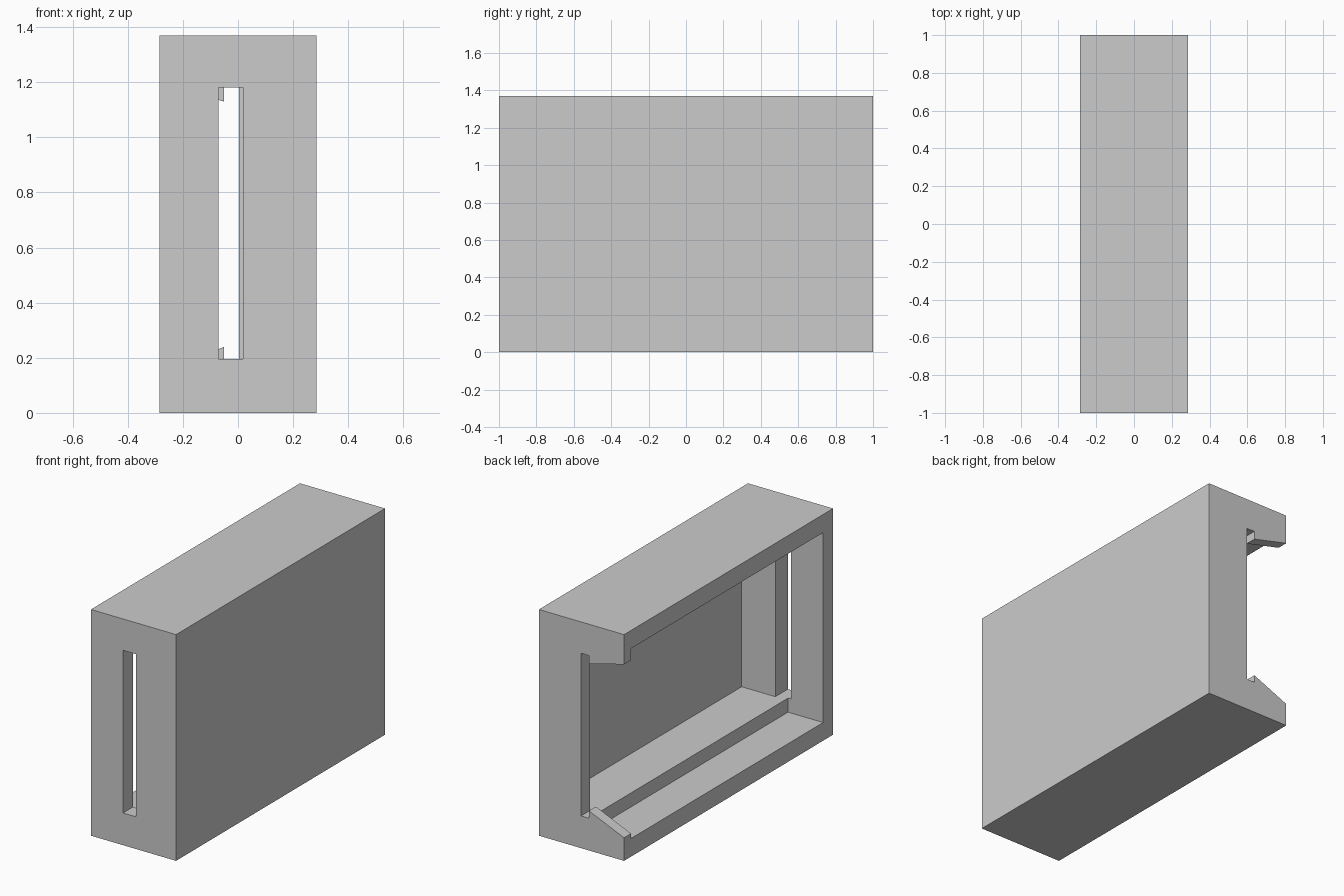
import bpy
import bmesh

cube = bpy.data.objects.get("Cube")
if cube:
    bpy.data.objects.remove(cube, do_unlink=True)

grey = bpy.data.materials.new("light_grey")
grey.use_nodes = True
colour = (0.6, 0.6, 0.6, 1.0)
grey.diffuse_color = colour
grey.node_tree.nodes["Principled BSDF"].inputs["Base Color"].default_value = colour


def prism(name, profile, y0, y1):
    """Extrude an (x, z) profile along y."""
    bm = bmesh.new()
    face = bm.faces.new([bm.verts.new((x, y0, z)) for x, z in profile])
    ext = bmesh.ops.extrude_face_region(bm, geom=[face])
    moved = [g for g in ext["geom"] if isinstance(g, bmesh.types.BMVert)]
    bmesh.ops.translate(bm, verts=moved, vec=(0, y1 - y0, 0))
    bmesh.ops.recalc_face_normals(bm, faces=bm.faces)
    mesh = bpy.data.meshes.new(name)
    bm.to_mesh(mesh)
    bm.free()
    mesh.materials.append(grey)
    obj = bpy.data.objects.new(name, mesh)
    bpy.context.collection.objects.link(obj)
    return obj


def box(name, x0, x1, y0, y1, z0, z1):
    return prism(name, [(x0, z0), (x1, z0), (x1, z1), (x0, z1)], y0, y1)


HALF, TOP = 0.285, 1.37
LEDGE = -0.05            # depth of the wide outer recess
LOW, HIGH = 0.195, 1.18  # height range of the inner recess and slots

housing = box("housing", -HALF, HALF, -1, 1, 0, TOP)

# Stepped recess, open on the right side
outer_recess = box("outer_recess_cutter", -0.4, LEDGE, -0.905, 0.933, 0.11, 1.26)
inner_recess = box("inner_recess_cutter", -0.1, 0.243, -0.88, 0.912, LOW, HIGH)

# Narrow slot through the front wall
front_slot = box("front_slot_cutter", -0.07, 0.018, -1.1, -0.8, LOW, HIGH)

# Flared opening in the back wall, with a lip catching a slot behind it
opening = [(0.003, LOW), (LEDGE, LOW), (LEDGE, 0.24), (-HALF, 0.14), (-0.35, 0.14),
           (-0.35, 1.19), (-HALF, 1.19), (LEDGE, 1.13), (LEDGE, HIGH), (0.003, HIGH)]
back_opening = prism("back_opening_cutter", opening, 0.9, 1.1)

cutters = [outer_recess, inner_recess, front_slot, back_opening]
for cutter in cutters:
    mod = housing.modifiers.new(cutter.name, "BOOLEAN")
    mod.operation = "DIFFERENCE"
    mod.solver = "EXACT"
    mod.object = cutter

# Bake the cuts and drop the cutters
depsgraph = bpy.context.evaluated_depsgraph_get()
baked = bpy.data.meshes.new_from_object(housing.evaluated_get(depsgraph))
housing.modifiers.clear()
housing.data = baked
for cutter in cutters:
    bpy.data.objects.remove(cutter, do_unlink=True)
